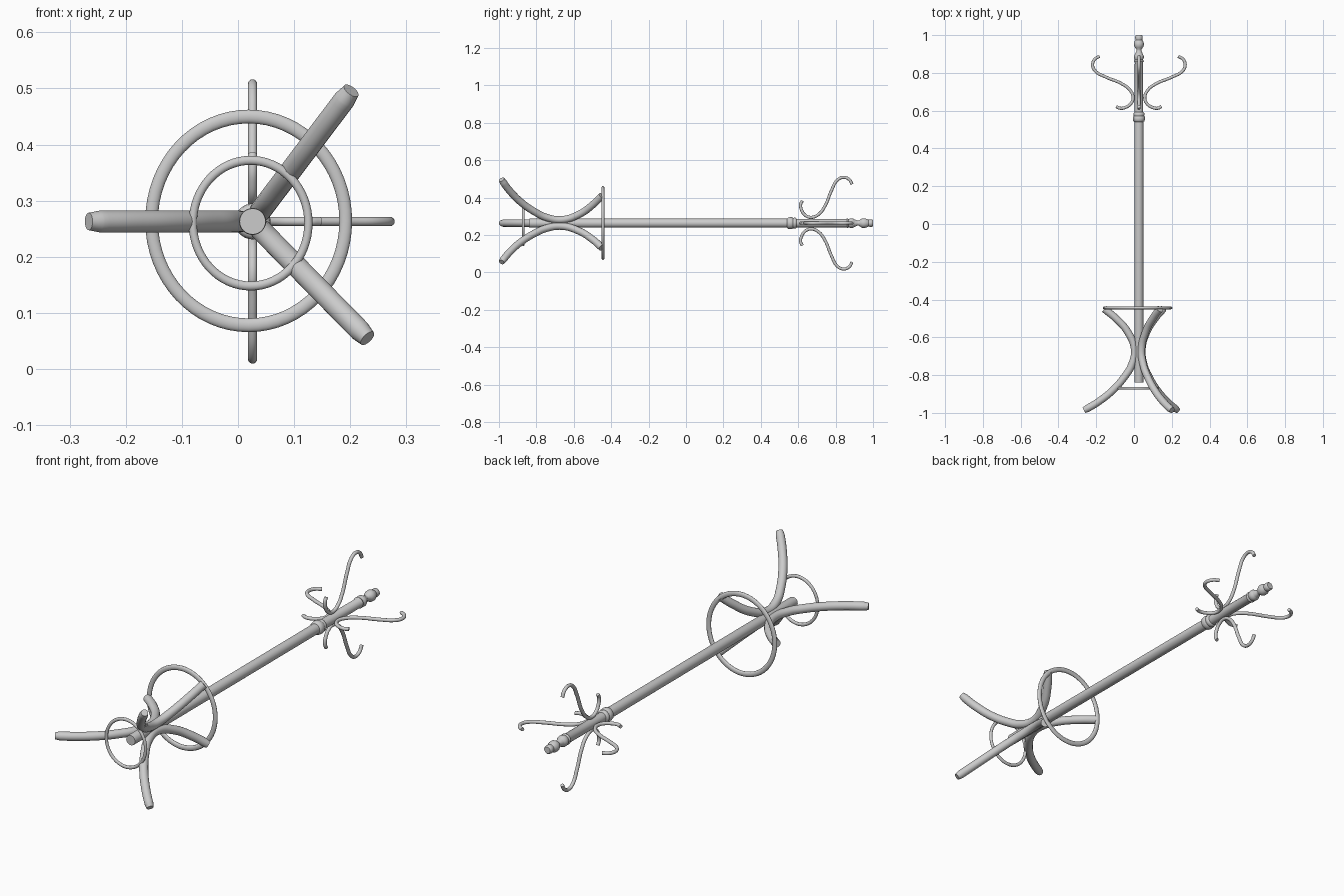
import bpy
from math import sin, cos, pi, radians

if "Cube" in bpy.data.objects:
    bpy.data.objects.remove(bpy.data.objects["Cube"])

CX, CZ = 0.026, 0.263   # axis of the pole, which lies along y


def finish(obj, name, angle=40):
    obj.name = name
    bpy.ops.object.select_all(action='DESELECT')
    obj.select_set(True)
    bpy.context.view_layer.objects.active = obj
    bpy.ops.object.shade_smooth_by_angle(angle=radians(angle))


def tube(name, path, angle, depth):
    """Round tube along (radius, y, thickness) points, turned round the pole."""
    cu = bpy.data.curves.new(name, 'CURVE')
    cu.dimensions = '3D'
    cu.bevel_depth = depth
    cu.bevel_resolution = 6
    cu.resolution_u = 8
    cu.use_fill_caps = True
    sp = cu.splines.new('BEZIER')
    sp.bezier_points.add(len(path) - 1)
    a = radians(angle)
    for p, (r, y, t) in zip(sp.bezier_points, path):
        p.co = (CX + r * cos(a), y, CZ + r * sin(a))
        p.handle_left_type = p.handle_right_type = 'AUTO'
        p.radius = t
    ob = bpy.data.objects.new(name, cu)
    bpy.context.collection.objects.link(ob)
    bpy.ops.object.select_all(action='DESELECT')
    ob.select_set(True)
    bpy.context.view_layer.objects.active = ob
    bpy.ops.object.convert(target='MESH')
    finish(bpy.context.view_layer.objects.active, name)


def lathe(name, profile, n=32):
    """Turned part from (radius, y) points around the pole axis."""
    verts, faces = [], []
    for r, y in profile:
        for i in range(n):
            t = 2 * pi * i / n
            verts.append((CX + r * cos(t), y, CZ + r * sin(t)))
    for k in range(len(profile) - 1):
        for i in range(n):
            j = (i + 1) % n
            faces.append((k*n + i, (k+1)*n + i, (k+1)*n + j, k*n + j))
    faces.append(tuple(range(n)))
    faces.append(tuple(reversed(range((len(profile)-1)*n, len(profile)*n))))
    me = bpy.data.meshes.new(name)
    me.from_pydata(verts, [], faces)
    ob = bpy.data.objects.new(name, me)
    bpy.context.collection.objects.link(ob)
    finish(ob, name)


def ring(name, x, y, z, rx, rz, tube_r, flat):
    """Oval hoop standing across the pole."""
    bpy.ops.mesh.primitive_torus_add(
        major_radius=rz, minor_radius=tube_r, major_segments=64,
        minor_segments=14, location=(x, y, z), rotation=(pi / 2, 0, 0))
    ob = bpy.context.object
    ob.scale = (rx / rz, 1, flat)
    finish(ob, name)


# Main pole
lathe("pole", [(0.023, -0.84), (0.024, -0.835), (0.024, 0.56)])
# Collar below the hooks
lathe("pole_collar", [(0.024, 0.54), (0.030, 0.545), (0.032, 0.555),
                      (0.032, 0.567), (0.028, 0.573), (0.030, 0.580),
                      (0.028, 0.588), (0.023, 0.592)])
# Upper pole with its small top collar
lathe("upper_pole", [(0.023, 0.58), (0.022, 0.855), (0.026, 0.862),
                     (0.022, 0.870), (0.026, 0.880), (0.026, 0.890),
                     (0.022, 0.897), (0.018, 0.905)])
# Finial
lathe("finial", [(0.020, 0.895), (0.019, 0.905), (0.013, 0.916),
                 (0.013, 0.924), (0.021, 0.934), (0.026, 0.945),
                 (0.026, 0.957), (0.022, 0.968), (0.018, 0.975),
                 (0.020, 0.985), (0.019, 0.996), (0.015, 1.0)])

# Three bowed legs
leg = [(0.183, -0.450, 1), (0.125, -0.497, 1), (0.060, -0.570, 1),
       (0.023, -0.665, 1), (0.040, -0.750, 1), (0.077, -0.810, 1),
       (0.138, -0.880, 1), (0.210, -0.938, 1), (0.272, -0.976, 1),
       (0.292, -0.986, 0.8)]
for i, a in enumerate((180, 53, -45.5)):
    tube(f"leg_{i + 1}", leg, a, 0.0195)

# Umbrella hoop and lower brace hoop
ring("umbrella_hoop", 0.019, -0.444, 0.264, 0.173, 0.186, 0.0122, 0.65)
ring("brace_hoop", 0.0225, -0.87, 0.26, 0.103, 0.112, 0.008, 0.85)

# Four double hooks
hook = [(0.208, 0.888, 1), (0.234, 0.872, 1), (0.245, 0.840, 1),
        (0.229, 0.808, 1), (0.175, 0.778, 1), (0.090, 0.742, 1),
        (0.048, 0.710, 1), (0.031, 0.670, 1), (0.042, 0.638, 1),
        (0.070, 0.618, 1), (0.100, 0.613, 1), (0.120, 0.622, 1)]
for i in range(4):
    tube(f"coat_hook_{i + 1}", hook, 90 * i, 0.0082)
